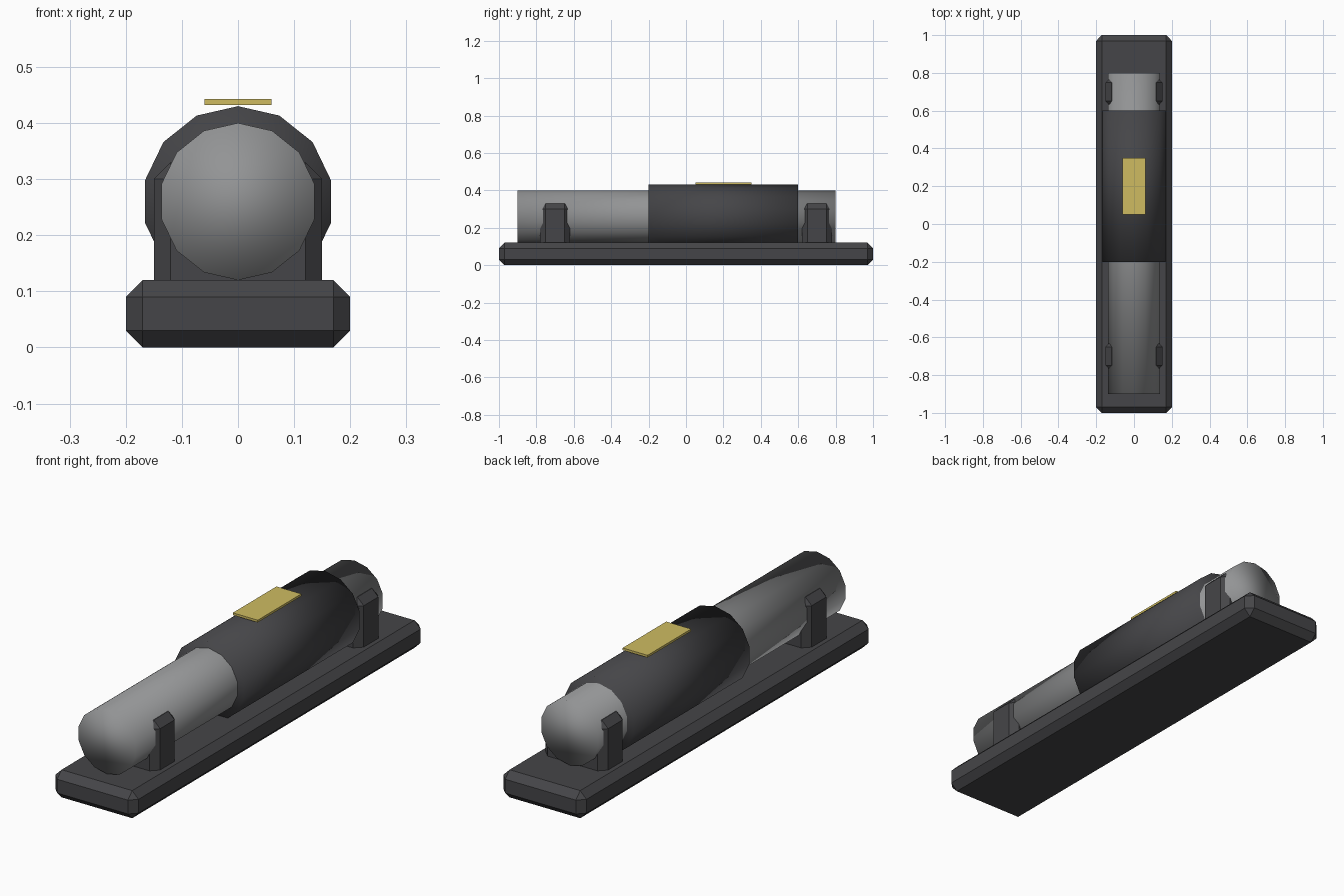
import bpy
import math

if "Cube" in bpy.data.objects:
    bpy.data.objects.remove(bpy.data.objects["Cube"])


def material(name, rgb):
    m = bpy.data.materials.new(name)
    m.diffuse_color = (*rgb, 1.0)
    m.use_nodes = True
    m.node_tree.nodes["Principled BSDF"].inputs["Base Color"].default_value = m.diffuse_color
    return m


DARK = material("dark grey", (0.06, 0.06, 0.065))
STEEL = material("mid grey", (0.29, 0.295, 0.3))
GOLD = material("muted yellow", (0.62, 0.50, 0.12))


def box(name, lo, hi, mat, bevel=0.0):
    """Axis-aligned box between two corners, with optional one-step chamfer."""
    centre = [(a + b) / 2 for a, b in zip(lo, hi)]
    bpy.ops.mesh.primitive_cube_add(size=1, location=centre)
    ob = bpy.context.object
    ob.name = name
    ob.scale = [b - a for a, b in zip(lo, hi)]
    bpy.ops.object.transform_apply(location=False, rotation=False, scale=True)
    ob.data.materials.append(mat)
    if bevel:
        mod = ob.modifiers.new("chamfer", 'BEVEL')
        mod.width = bevel
        mod.segments = 1
    return ob


def tube(name, radius, y0, y1, mat):
    """14-sided cylinder along y, a vertex on top, smooth all over."""
    bpy.ops.mesh.primitive_cylinder_add(
        vertices=14, radius=radius, depth=y1 - y0,
        location=(0, (y0 + y1) / 2, 0.26), rotation=(math.pi / 2, 0, 0))
    ob = bpy.context.object
    ob.name = name
    ob.data.materials.append(mat)
    bpy.ops.object.shade_smooth()
    return ob


# Base slab
box("base", (-0.2, -1, 0), (0.2, 1, 0.12), DARK, 0.03)

# Cradles that hold the tube at both ends
for label, y in (("front", -0.7), ("rear", 0.7)):
    box(label + "_cradle", (-0.15, y - 0.08, 0.05), (0.15, y + 0.08, 0.33), DARK, 0.03)

# Main tube and the thicker sleeve around it
tube("main_tube", 0.14, -0.9, 0.8, STEEL)
tube("sleeve", 0.17, -0.2, 0.6, DARK)

# Thin label plate just above the sleeve
box("top_plate", (-0.06, 0.05, 0.4325), (0.06, 0.35, 0.4424), GOLD)
